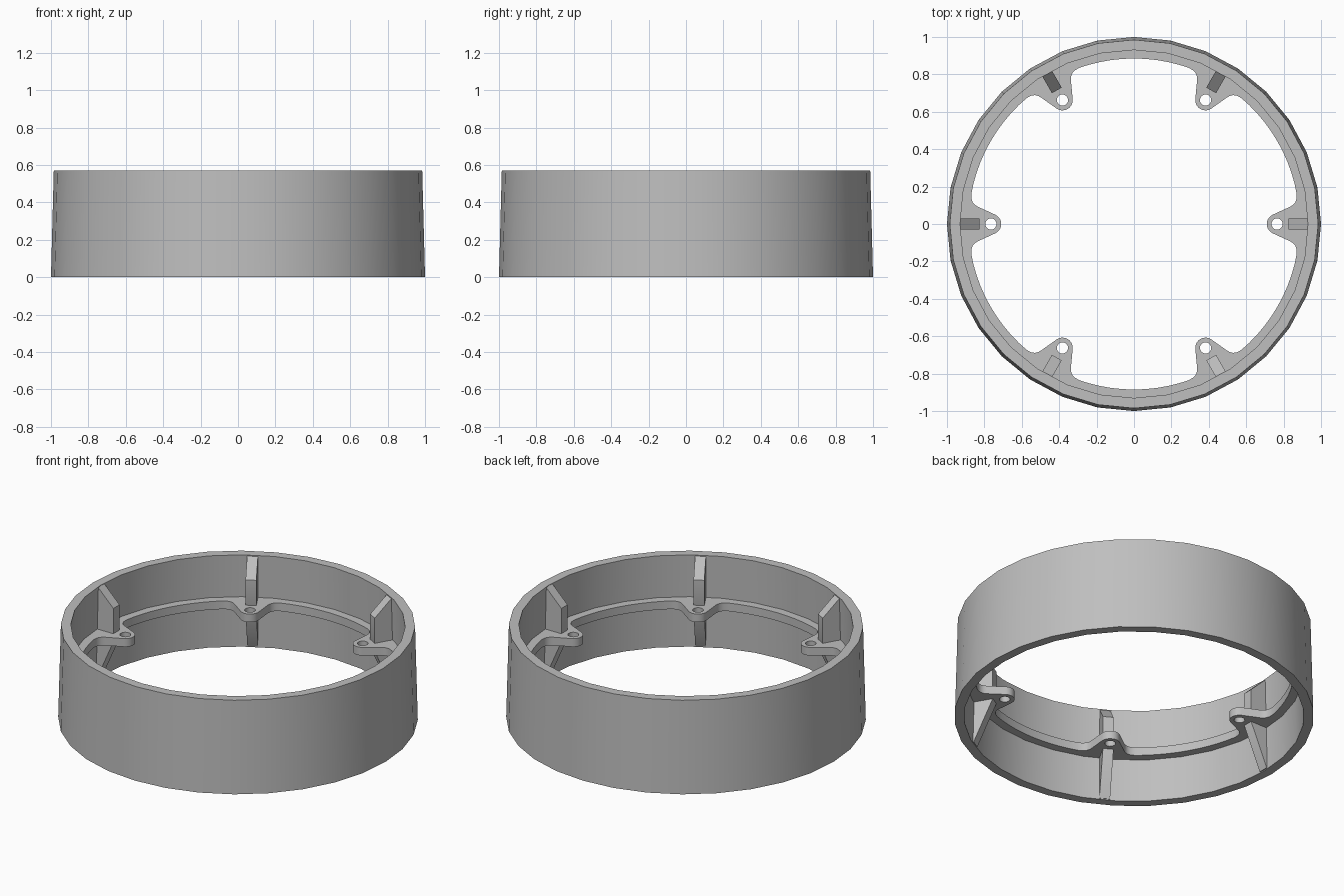
import bpy
import bmesh
from math import cos, sin, pi, radians
from mathutils import Matrix, Vector

cube = bpy.data.objects.get("Cube")
if cube:
    bpy.data.objects.remove(cube, do_unlink=True)

HEIGHT = 0.57
SHELF_Z, SHELF_THICK = HEIGHT / 2, 0.05
SHELF_R = 0.885
HOLE_R, BOSS = 0.03, 0.765      # hole radius, distance of holes from the centre
TABS = 6

grey = bpy.data.materials.new("grey plastic")
grey.use_nodes = True
colour = (0.52, 0.52, 0.52, 1)
grey.diffuse_color = colour
grey.node_tree.nodes["Principled BSDF"].inputs["Base Color"].default_value = colour


def add_object(name, bm):
    bmesh.ops.remove_doubles(bm, verts=bm.verts, dist=1e-5)
    bmesh.ops.recalc_face_normals(bm, faces=bm.faces)
    mesh = bpy.data.meshes.new(name)
    bm.to_mesh(mesh)
    bm.free()
    mesh.materials.clear()
    mesh.materials.append(grey)
    obj = bpy.data.objects.new(name, mesh)
    bpy.context.collection.objects.link(obj)
    bpy.ops.object.select_all(action='DESELECT')
    obj.select_set(True)
    bpy.context.view_layer.objects.active = obj
    bpy.ops.object.shade_smooth_by_angle(angle=radians(30))
    return obj


def polar(r, a):
    return Vector((r * cos(a), r * sin(a)))


def circle(r, count, centre=Vector((0, 0))):
    return [centre + polar(r, 2 * pi * i / count) for i in range(count)]


# Outer wall: tapered band spun around z
bm = bmesh.new()
section = [bm.verts.new((r, 0, z)) for r, z in
           ((1, 0), (0.985, HEIGHT), (0.93, HEIGHT), (0.945, 0))]
edges = [bm.edges.new((section[i - 1], section[i])) for i in range(4)]
bmesh.ops.spin(bm, geom=section + edges, cent=(0, 0, 0), axis=(0, 0, 1),
               angle=2 * pi, steps=32)
add_object("outer_wall", bm)

# Mounting shelf: half outline of one tab, mirrored and repeated
half_tab = [Vector((BOSS, 0)) + polar(0.055, radians(a)) for a in range(180, 114, -13)]
half_tab += [Vector(p) for p in ((0.836, 0.093), (0.85, 0.102), (0.862, 0.115),
                                 (0.869, 0.134), (0.87, 0.16))]
tab = [Vector((p.x, -p.y)) for p in reversed(half_tab[1:])] + half_tab
inner = []
for k in range(TABS):
    start = 2 * pi * k / TABS
    turn = Matrix.Rotation(start, 2)
    inner += [turn @ p for p in tab]
    inner += [polar(SHELF_R, start + radians(a)) for a in range(14, 48, 4)]

loops = [circle(0.957, 64), inner]
loops += [circle(HOLE_R, 20, polar(BOSS, 2 * pi * k / TABS)) for k in range(TABS)]

curve = bpy.data.curves.new("shelf_outline", 'CURVE')
curve.dimensions = '2D'
curve.fill_mode = 'BOTH'
curve.extrude = SHELF_THICK / 2
for loop in loops:
    spline = curve.splines.new('POLY')
    spline.points.add(len(loop) - 1)
    for point, p in zip(spline.points, loop):
        point.co = (p.x, p.y, 0, 1)
    spline.use_cyclic_u = True
outline = bpy.data.objects.new("shelf_outline", curve)
bpy.context.collection.objects.link(outline)
graph = bpy.context.evaluated_depsgraph_get()
filled = bpy.data.meshes.new_from_object(outline.evaluated_get(graph))
bm = bmesh.new()
bm.from_mesh(filled)
bpy.data.objects.remove(outline, do_unlink=True)
bmesh.ops.translate(bm, verts=bm.verts, vec=(0, 0, SHELF_Z))
add_object("mounting_shelf", bm)

# Radial ribs: chamfered above the shelf, tapering to the wall below it
rib_section = [(0.825, 0.26), (0.825, 0.465), (0.93, HEIGHT - 0.002),
               (0.96, HEIGHT - 0.002), (0.96, 0.005), (0.938, 0.005)]
for k in range(TABS):
    bm = bmesh.new()
    face = bm.faces.new([bm.verts.new((r, -0.03, z)) for r, z in rib_section])
    sweep = bmesh.ops.extrude_face_region(bm, geom=[face])
    moved = [v for v in sweep["geom"] if isinstance(v, bmesh.types.BMVert)]
    bmesh.ops.translate(bm, verts=moved, vec=(0, 0.06, 0))
    bmesh.ops.rotate(bm, verts=bm.verts, cent=(0, 0, 0),
                     matrix=Matrix.Rotation(2 * pi * k / TABS, 3, 'Z'))
    add_object(f"rib_{k + 1}", bm)
